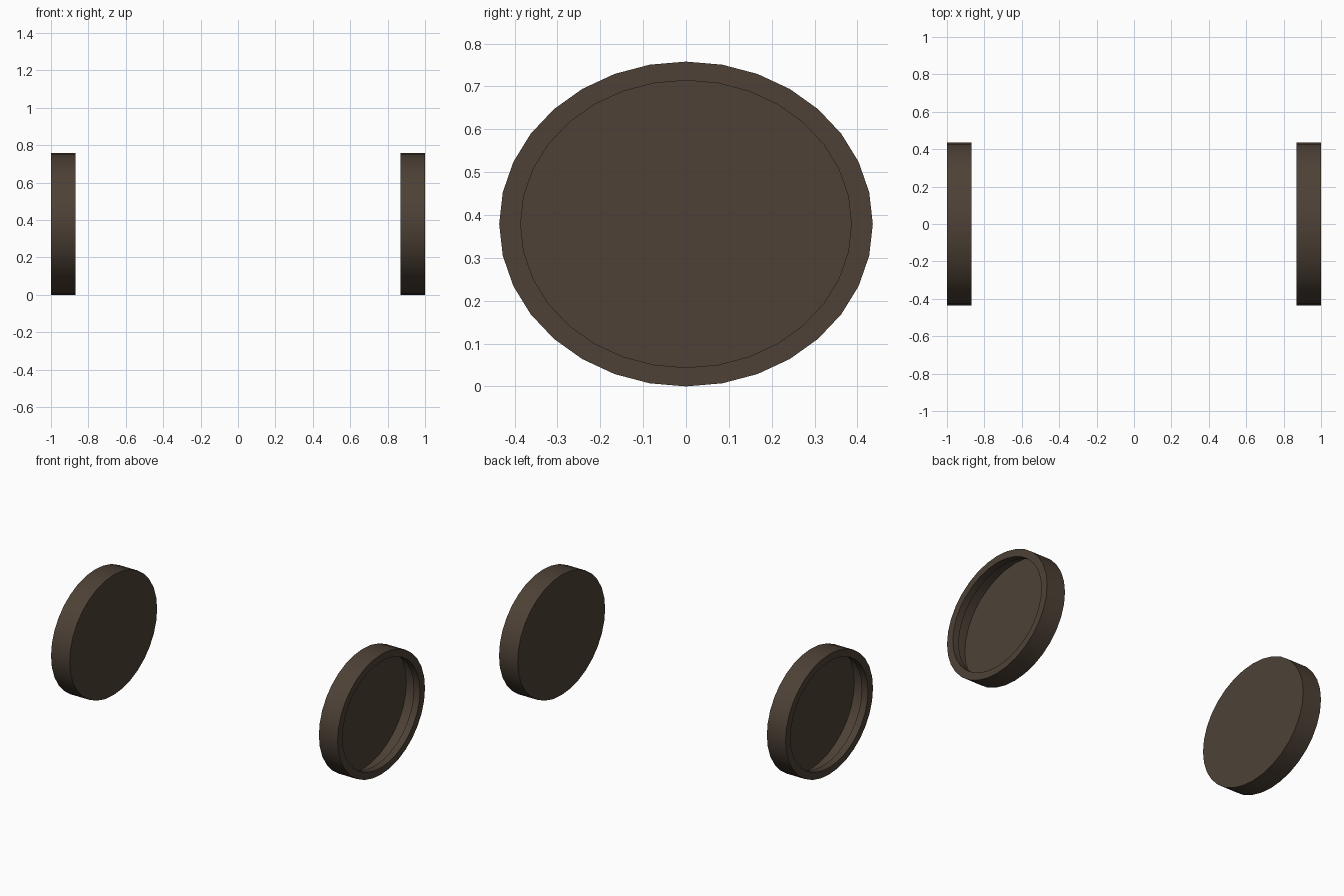
import bpy, bmesh, math

if "Cube" in bpy.data.objects:
    bpy.data.objects.remove(bpy.data.objects["Cube"])

SIDES = 32
CZ = 0.379

mat = bpy.data.materials.new("dark_brown")
mat.diffuse_color = (0.075, 0.053, 0.037, 1)
mat.use_nodes = True
mat.node_tree.nodes["Principled BSDF"].inputs["Base Color"].default_value = mat.diffuse_color


def hollow_cap(name, side):
    """Oval hollow shell, open outward along side * x, with a lip turned inward."""
    # (x, y radius, z radius): inner disc edge, rim, lip, lip's inner edge
    profile = [(0.87, 0.436, 0.379), (1.0, 0.436, 0.379),
               (1.0, 0.386, 0.335), (0.957, 0.386, 0.335)]
    bm = bmesh.new()
    rings = []
    for x, ry, rz in profile:
        rings.append([bm.verts.new((side * x,
                                    ry * math.sin(2 * math.pi * i / SIDES),
                                    CZ + rz * math.cos(2 * math.pi * i / SIDES)))
                      for i in range(SIDES)])
    for a, b in zip(rings, rings[1:]):
        for i in range(SIDES):
            j = (i + 1) % SIDES
            f = (a[i], a[j], b[j], b[i])
            bm.faces.new(f if side < 0 else f[::-1])
    # Flat disc closing the inner side, seen through the opening as the floor
    disc = rings[0]
    bm.faces.new(disc[::-1] if side < 0 else disc)
    mesh = bpy.data.meshes.new(name)
    bm.to_mesh(mesh)
    bm.free()
    mesh.materials.append(mat)
    obj = bpy.data.objects.new(name, mesh)
    bpy.context.collection.objects.link(obj)
    bpy.context.view_layer.objects.active = obj
    obj.select_set(True)
    bpy.ops.object.shade_smooth_by_angle(angle=math.radians(30))
    obj.select_set(False)


hollow_cap("left_cap", -1)
hollow_cap("right_cap", 1)
